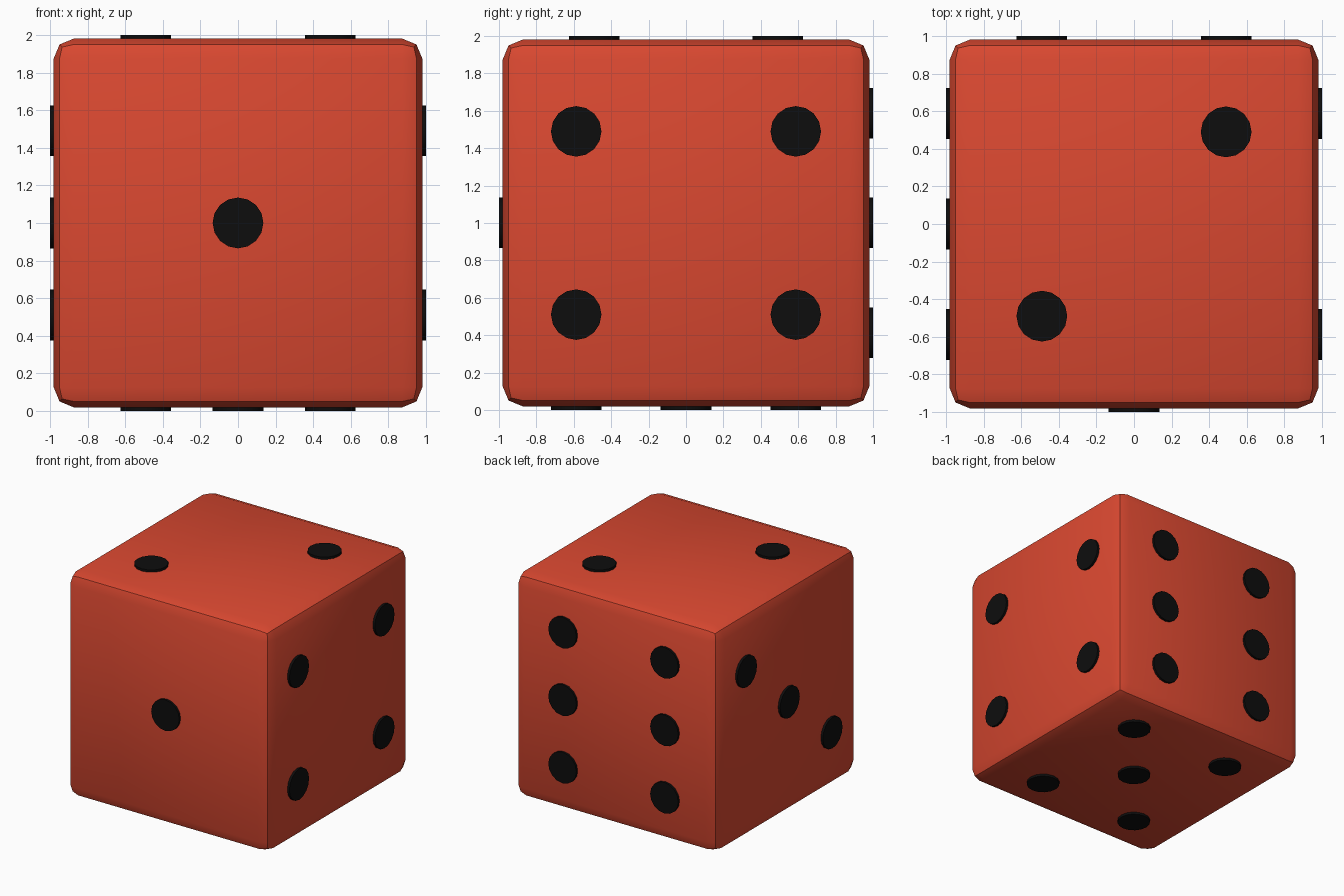
import bpy, math
from mathutils import Vector

if "Cube" in bpy.data.objects:
    bpy.data.objects.remove(bpy.data.objects["Cube"])


def material(name, rgb):
    m = bpy.data.materials.new(name)
    m.diffuse_color = (*rgb, 1)
    m.use_nodes = True
    m.node_tree.nodes["Principled BSDF"].inputs["Base Color"].default_value = m.diffuse_color
    return m


RED = material("red", (0.70, 0.065, 0.03))
BLACK = material("black", (0.004, 0.004, 0.004))
HALF, TOP = 0.98, 1.0            # body half size, outer reach of the pips
A, B = 0.49, 0.587               # pip spacings
CENTRE = Vector((0, 0, 1))

# Body: cube with rounded edges
bpy.ops.mesh.primitive_cube_add(size=2 * HALF, location=CENTRE)
body = bpy.context.object
body.name = "die_body"
body.data.materials.append(RED)
bevel = body.modifiers.new("rounded_edges", 'BEVEL')
bevel.width = 0.106
bevel.segments = 2
bpy.ops.object.modifier_apply(modifier=bevel.name)
bpy.ops.object.shade_smooth_by_angle(angle=math.radians(40))


# Pip: short disc standing slightly proud of a face
def pip(name, normal, offset):
    n = Vector(normal)
    depth = 0.05
    bpy.ops.mesh.primitive_cylinder_add(
        vertices=16, radius=0.135, depth=depth,
        location=CENTRE + n * (TOP - depth / 2) + Vector(offset),
        rotation=n.to_track_quat('Z', 'Y').to_euler())
    ob = bpy.context.object
    ob.name = name
    ob.data.materials.append(BLACK)
    bpy.ops.object.shade_smooth_by_angle(angle=math.radians(30))


# Faces: outward normal and pip offsets from the face centre
faces = {
    "front": ((0, -1, 0), [(0, 0, 0)]),
    "top": ((0, 0, 1), [(s * A, s * A, 0) for s in (-1, 1)]),
    "left": ((-1, 0, 0), [(0, s * B, s * A) for s in (-1, 0, 1)]),
    "right": ((1, 0, 0), [(0, s * B, t * A) for s in (-1, 1) for t in (-1, 1)]),
    "bottom": ((0, 0, -1), [(0, 0, 0)] + [(s * A, t * B, 0) for s in (-1, 1) for t in (-1, 1)]),
    "back": ((0, 1, 0), [(s * A, 0, t * B) for s in (-1, 1) for t in (-1, 0, 1)]),
}
for side, (normal, offsets) in faces.items():
    for i, offset in enumerate(offsets, 1):
        pip(f"{side}_pip_{i}", normal, offset)
